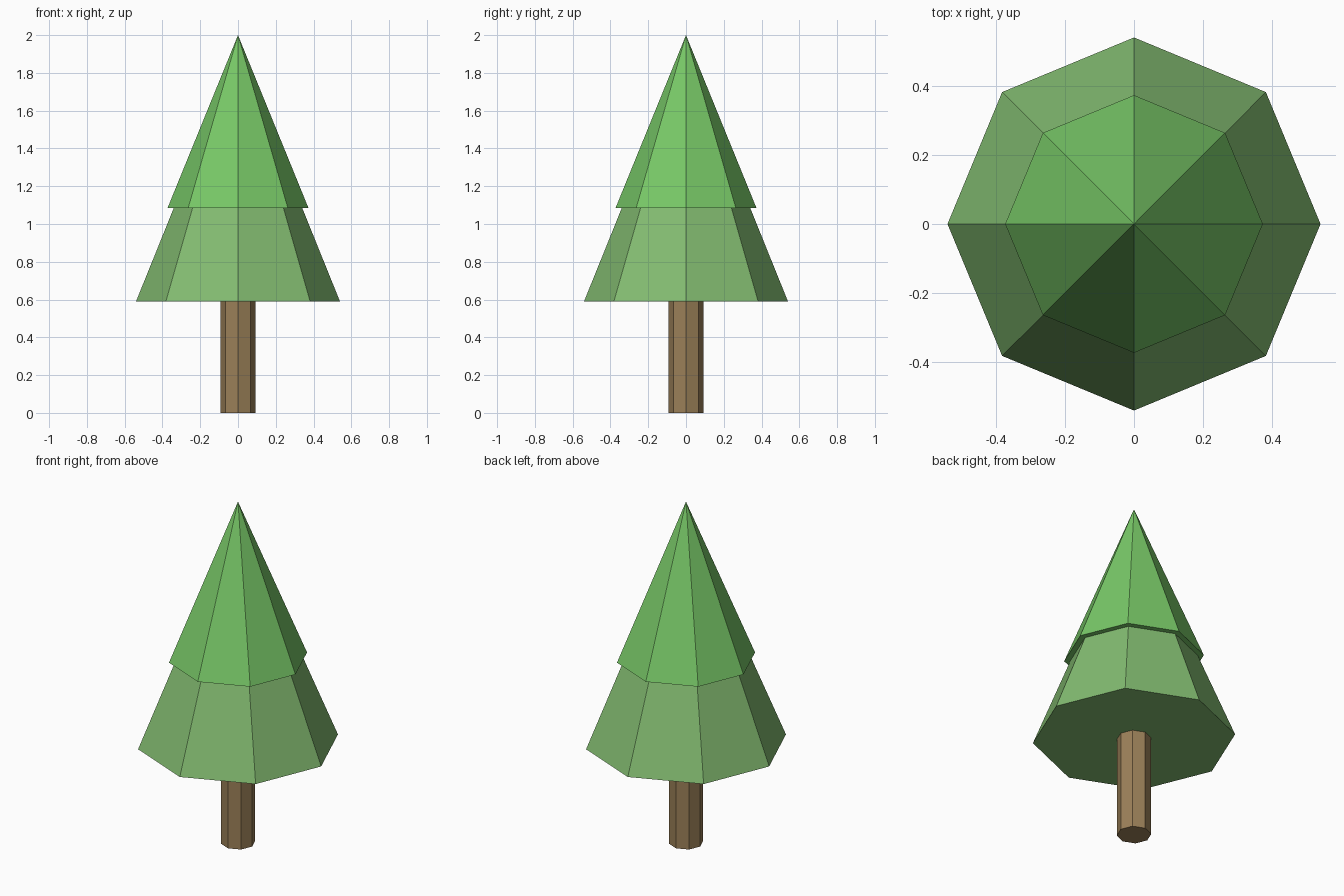
import bpy

if "Cube" in bpy.data.objects:
    bpy.data.objects.remove(bpy.data.objects["Cube"])


def material(name, rgb):
    mat = bpy.data.materials.new(name)
    mat.diffuse_color = (*rgb, 1)
    mat.use_nodes = True
    mat.node_tree.nodes["Principled BSDF"].inputs["Base Color"].default_value = mat.diffuse_color
    return mat


def tier(name, z0, z1, r0, r1, mat):
    """Flat-faced eight-sided cone or prism from z0 to z1, corners on the axes."""
    bpy.ops.mesh.primitive_cone_add(vertices=8, radius1=r0, radius2=r1,
                                    depth=z1 - z0, location=(0, 0, (z0 + z1) / 2))
    obj = bpy.context.object
    obj.name = name
    obj.data.materials.append(mat)
    return obj


bark = material("bark", (0.328, 0.216, 0.098))
dark_leaf = material("lower_leaves", (0.227, 0.503, 0.165))
light_leaf = material("upper_leaves", (0.188, 0.578, 0.136))

# Trunk, then the two foliage tiers
tier("trunk", 0, 0.59, 0.092, 0.092, bark)
tier("lower_foliage", 0.59, 1.085, 0.54, 0.34, dark_leaf)
tier("upper_foliage", 1.085, 2.0, 0.373, 0, light_leaf)
